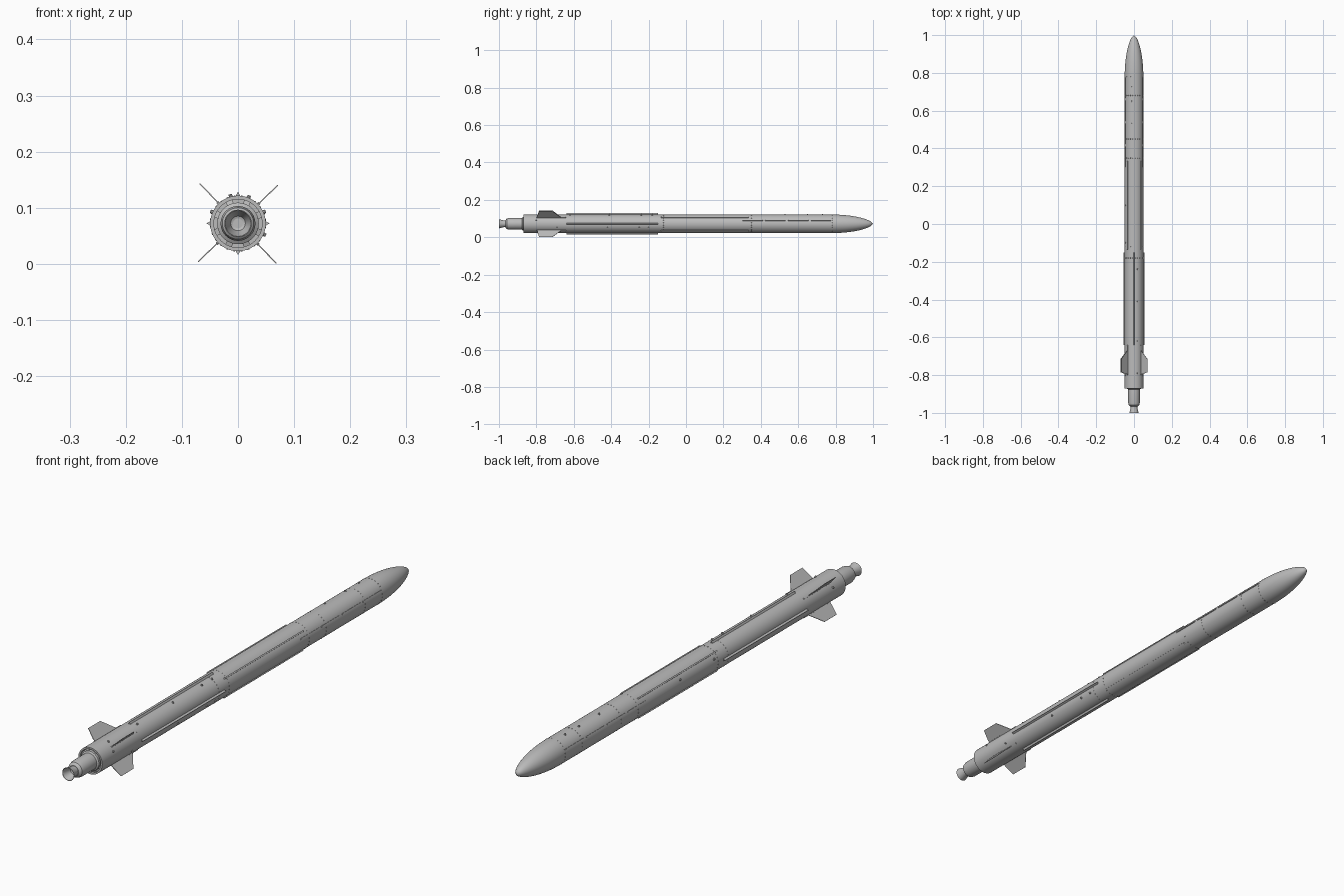
import bpy, bmesh, math
from mathutils import Matrix, Vector

cube = bpy.data.objects.get("Cube")
if cube:
    bpy.data.objects.remove(cube, do_unlink=True)

AXIS_Z = 0.072
R = 0.0495


def material(name, value):
    m = bpy.data.materials.new(name)
    m.use_nodes = True
    col = (value, value, value, 1)
    m.diffuse_color = col
    m.node_tree.nodes["Principled BSDF"].inputs["Base Color"].default_value = col
    return m


grey = material("light grey", 0.5)


def finish(name, bm, smooth=True):
    bmesh.ops.recalc_face_normals(bm, faces=bm.faces)
    mesh = bpy.data.meshes.new(name)
    bm.to_mesh(mesh)
    bm.free()
    ob = bpy.data.objects.new(name, mesh)
    bpy.context.collection.objects.link(ob)
    ob.location.z = AXIS_Z
    mesh.materials.append(grey)
    if smooth:
        bpy.ops.object.select_all(action="DESELECT")
        ob.select_set(True)
        bpy.context.view_layer.objects.active = ob
        bpy.ops.object.shade_smooth_by_angle(angle=math.radians(30))
    return ob


def lathe(name, profile, steps=64):
    """Spin (radius, y) points about the long axis."""
    bm = bmesh.new()
    vs = [bm.verts.new((r, y, 0)) for r, y in profile]
    es = [bm.edges.new(p) for p in zip(vs, vs[1:])]
    bmesh.ops.spin(bm, geom=vs + es, cent=(0, 0, 0), axis=(0, 1, 0),
                   angle=math.tau, steps=steps)
    bmesh.ops.remove_doubles(bm, verts=bm.verts, dist=1e-5)
    return finish(name, bm)


def around(deg):
    """Turn the +x direction to the given angle in the cross-section."""
    return Matrix.Rotation(-math.radians(deg), 4, "Y")


def prism(bm, outline, offset, deg):
    """Extrude an outline by an offset, turned about the long axis."""
    offset = Vector(offset)
    vs = [bm.verts.new(Vector(p) - offset / 2) for p in outline]
    face = bm.faces.new(vs)
    out = bmesh.ops.extrude_face_region(bm, geom=[face], use_keep_orig=True)
    top = [g for g in out["geom"] if isinstance(g, bmesh.types.BMVert)]
    bmesh.ops.translate(bm, verts=top, vec=offset)
    bmesh.ops.transform(bm, matrix=around(deg), verts=vs + top)


def bar(bm, deg, y0, y1, r0, r1, width):
    prism(bm, [(r0, y0, 0), (r1, y0 + .003, 0), (r1, y1 - .003, 0), (r0, y1, 0)],
          (0, 0, width), deg)


# Body tube with an open, recessed tail
lathe("body_tube", [(0, -.835), (.043, -.835), (.043, -.87), (R, -.87),
                    (R, .78)])

# Rounded nose
nose = [(R * (1 - (i / 20) ** 2) ** .62, .78 + .22 * i / 20) for i in range(21)]
lathe("nose_cone", nose)

# Engine housing and flared nozzle
lathe("engine_housing", [(.037, -.835), (.037, -.872), (.031, -.876),
                         (.031, -.945), (.028, -.958), (.019, -.966), (0, -.966)])
lathe("nozzle", [(.018, -.96), (.0175, -.972), (.021, -.987), (.0245, -1),
                 (.023, -1), (.019, -.985), (.013, -.968), (0, -.962)])

# Blocks inside the tail opening
bm = bmesh.new()
for k in range(8):
    bar(bm, k * 45 + 22, -.866, -.83, .034, .0435, .012)
finish("tail_blocks", bm, False)

# Four tail fins
bm = bmesh.new()
for k in range(4):
    prism(bm, [(.046, -.795, 0), (.06, -.795, 0), (.0985, -.785, 0),
               (.0985, -.715, 0), (.05, -.668, 0), (.046, -.668, 0)],
          (0, 0, .002), 43.8 + 90 * k)
finish("tail_fins", bm, False)

# Fin root fairings
bm = bmesh.new()
for k in range(4):
    bar(bm, 43.8 + 90 * k, -.8, -.64, .046, .0515, .005)
finish("fin_roots", bm, False)

# Pointed ridges along the rear body
bm = bmesh.new()
for k in range(4):
    prism(bm, [(.047, 0, -.005), (.0565, 0, 0), (.047, 0, .005)],
          (0, .49, 0), 90 * k)
bmesh.ops.translate(bm, verts=bm.verts, vec=(0, -.395, 0))
finish("rear_ridges", bm, False)

# Rails along the middle section
bm = bmesh.new()
for k in range(4):
    bar(bm, 43.8 + 90 * k, -.135, .335, .047, .053, .005)
finish("middle_rails", bm, False)

# Segmented strips along the front section
bm = bmesh.new()
for deg in (21, 158):
    for k in range(4):
        y = .3 + .122 * k
        bar(bm, deg, y, y + .112, .047, .0515, .004)
finish("front_strips", bm, False)

# Thin joint bands and their fasteners
bm = bmesh.new()
for y in (-.18, -.12, .35, .45, .68, .78):
    for k in range(24):
        bar(bm, k * 15 + 7, y - .004, y + .004, .048, .0502, .003)
finish("joint_fasteners", bm, False)

# Small studs
bm = bmesh.new()
for deg, ys in ((68, (-.79, -.62, -.41, -.24, -.18)), (-23, (-.69, -.42, -.25, -.2)),
                (105, (.53, .65, .73)), (24, (-.8,)), (156, (-.8, -.1, .1))):
    for y in ys:
        m = around(deg) @ Matrix.Translation((.051, y, 0)) @ Matrix.Rotation(math.pi / 2, 4, "Y")
        bmesh.ops.create_cone(bm, cap_ends=True, segments=10, radius1=.004,
                              radius2=.003, depth=.006, matrix=m)
finish("studs", bm, False)
